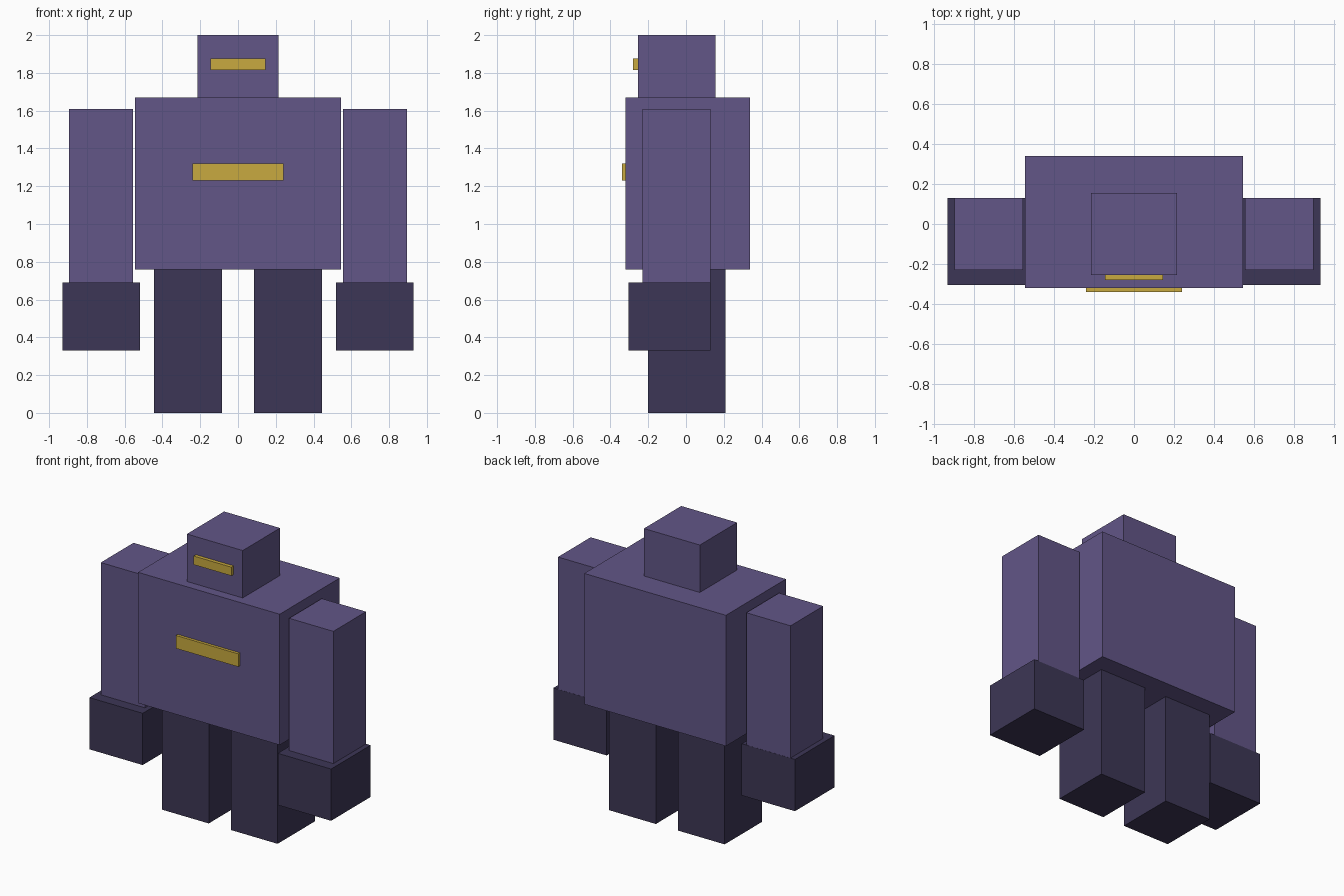
import bpy
import bmesh
from mathutils import Vector

default = bpy.data.objects.get("Cube")
if default:
    bpy.data.objects.remove(default, do_unlink=True)


def material(name, rgb):
    mat = bpy.data.materials.new(name)
    mat.use_nodes = True
    color = (*rgb, 1.0)
    mat.diffuse_color = color
    mat.node_tree.nodes["Principled BSDF"].inputs["Base Color"].default_value = color
    return mat


purple = material("purple", (0.122, 0.093, 0.242))
dark_purple = material("dark purple", (0.046, 0.037, 0.092))
gold = material("gold", (0.58, 0.40, 0.05))


def box(name, x, y, z, mat):
    """Flat-faced box spanning the given (min, max) ranges."""
    low, high = map(Vector, zip(x, y, z))
    size = high - low
    bm = bmesh.new()
    bmesh.ops.create_cube(bm, size=1)
    bmesh.ops.scale(bm, vec=size, verts=bm.verts)
    mesh = bpy.data.meshes.new(name)
    bm.to_mesh(mesh)
    bm.free()
    mesh.materials.append(mat)
    obj = bpy.data.objects.new(name, mesh)
    obj.location = (low + high) / 2
    bpy.context.collection.objects.link(obj)
    return obj


def pair(name, x, y, z, mat):
    """Matching boxes on the model's left (+x) and right (-x)."""
    box("left_" + name, x, y, z, mat)
    box("right_" + name, (-x[1], -x[0]), y, z, mat)


# Body and head
box("torso", (-0.545, 0.545), (-0.32, 0.34), (0.76, 1.67), purple)
box("head", (-0.215, 0.215), (-0.255, 0.155), (1.67, 2.0), purple)

# Limbs, with the arms sunk into the fists
pair("arm", (0.555, 0.895), (-0.23, 0.129), (0.58, 1.61), purple)
pair("fist", (0.52, 0.93), (-0.305, 0.13), (0.33, 0.69), dark_purple)
pair("leg", (0.085, 0.445), (-0.2, 0.21), (0.0, 0.76), dark_purple)

# Gold eye slit and plain chest bar
box("eye_slit", (-0.145, 0.145), (-0.28, -0.255), (1.815, 1.875), gold)
box("chest_bar", (-0.24, 0.24), (-0.34, -0.32), (1.23, 1.32), gold)
